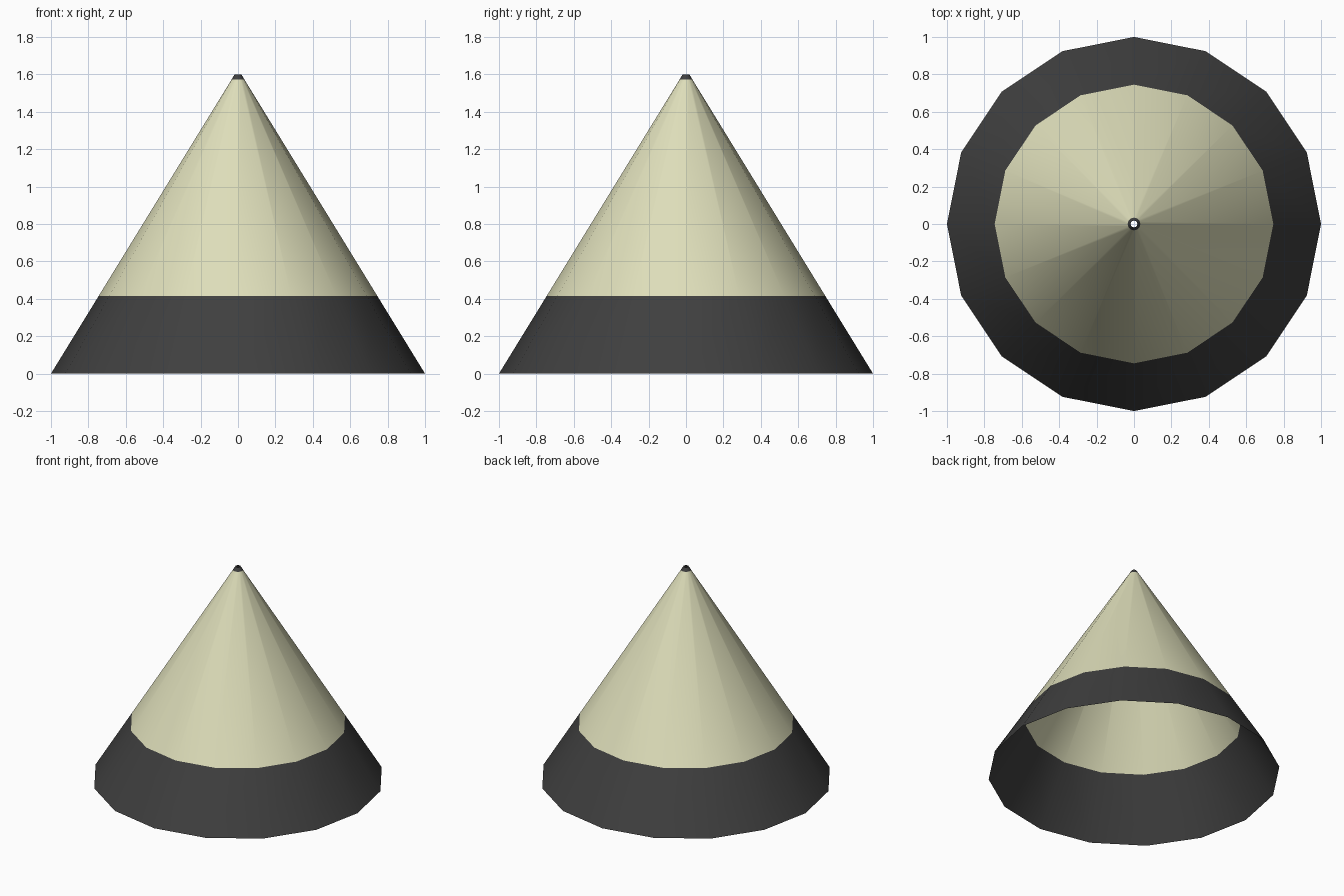
import bpy, bmesh, math

if "Cube" in bpy.data.objects:
    bpy.data.objects.remove(bpy.data.objects["Cube"])

SIDES = 16
# (radius, height) profile from base to the small open tip
PROFILE = [(1.0, 0.0), (0.745, 0.415), (0.034, 1.573), (0.018, 1.6)]


def material(name, rgb):
    m = bpy.data.materials.new(name)
    m.diffuse_color = (*rgb, 1)
    m.use_nodes = True
    m.node_tree.nodes["Principled BSDF"].inputs["Base Color"].default_value = m.diffuse_color
    return m


charcoal = material("charcoal", (0.05, 0.05, 0.05))
cream = material("pale cream", (0.73, 0.73, 0.49))

# Open single-walled cone, built ring by ring
bm = bmesh.new()
rings = []
for r, z in PROFILE:
    rings.append([bm.verts.new((r * math.cos(2 * math.pi * i / SIDES),
                                r * math.sin(2 * math.pi * i / SIDES), z))
                  for i in range(SIDES)])
for k in range(len(rings) - 1):
    low, high = rings[k], rings[k + 1]
    for i in range(SIDES):
        j = (i + 1) % SIDES
        f = bm.faces.new((low[i], low[j], high[j], high[i]))
        f.smooth = True
        # Cream middle, charcoal base band and tip
        f.material_index = 1 if k == 1 else 0

mesh = bpy.data.meshes.new("cone_shell")
bm.to_mesh(mesh)
bm.free()
mesh.materials.append(charcoal)
mesh.materials.append(cream)
obj = bpy.data.objects.new("cone_shell", mesh)
bpy.context.collection.objects.link(obj)
